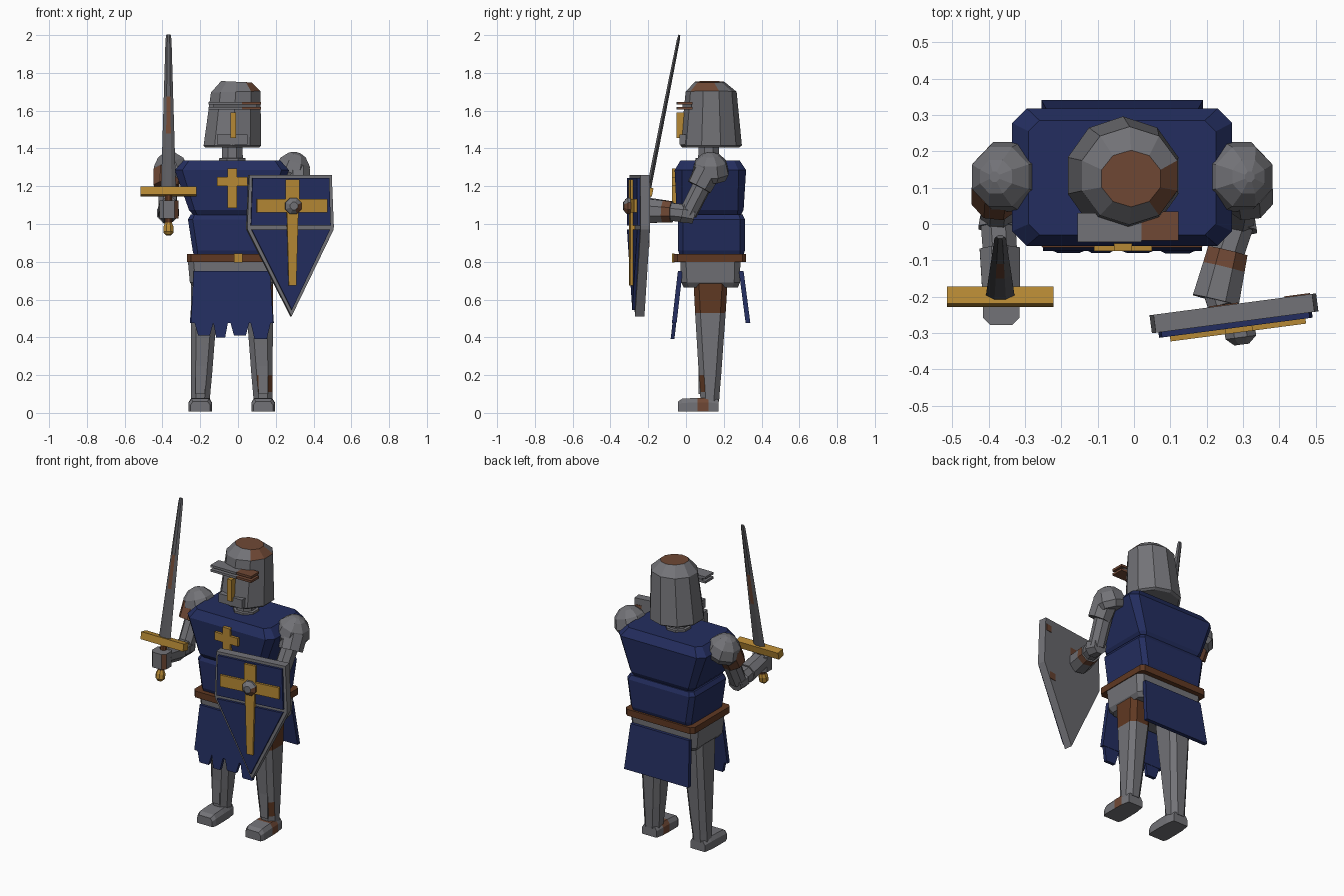
import bpy, bmesh, math
from mathutils import Vector, Matrix

if "Cube" in bpy.data.objects:
    bpy.data.objects.remove(bpy.data.objects["Cube"])


def material(name, rgb):
    m = bpy.data.materials.new(name)
    m.diffuse_color = (*rgb, 1)
    m.use_nodes = True
    m.node_tree.nodes["Principled BSDF"].inputs["Base Color"].default_value = m.diffuse_color
    return m


STEEL = material("steel", (0.17, 0.17, 0.185))
DARK = material("dark_steel", (0.11, 0.11, 0.12))
BLUE = material("blue_cloth", (0.017, 0.027, 0.115))
GOLD = material("gold", (0.47, 0.25, 0.035))
LEATHER = material("leather", (0.115, 0.04, 0.016))
RUST = material("rust", (0.16, 0.065, 0.035))


def loft(name, rings, mat, patch=None, rule=None, matrix=None):
    """Skin a stack of rings; faces matching the rule get the patch material."""
    bm = bmesh.new()
    rows = [[bm.verts.new(p) for p in r] for r in rings]
    n = len(rows[0])
    for a, b in zip(rows, rows[1:]):
        for i in range(n):
            j = (i + 1) % n
            bm.faces.new((a[i], a[j], b[j], b[i]))
    bm.faces.new(rows[0][::-1])
    bm.faces.new(rows[-1])
    if matrix:
        bm.transform(matrix)
    bmesh.ops.recalc_face_normals(bm, faces=bm.faces)
    if rule:
        for f in bm.faces:
            f.material_index = int(rule(f.calc_center_median(), f.normal))
    me = bpy.data.meshes.new(name)
    bm.to_mesh(me)
    bm.free()
    me.materials.append(mat)
    if patch:
        me.materials.append(patch)
    ob = bpy.data.objects.new(name, me)
    bpy.context.collection.objects.link(ob)
    return ob


def rect(x0, x1, y0, y1, z, c):
    """Rectangle ring with cut corners."""
    return [Vector((x, y, z)) for x, y in (
        (x0 + c, y0), (x1 - c, y0), (x1, y0 + c), (x1, y1 - c),
        (x1 - c, y1), (x0 + c, y1), (x0, y1 - c), (x0, y0 + c))]


def oval(cx, cy, z, rx, ry, n=8, tilt=0.0):
    return [Vector((cx + rx * math.cos(a), cy + ry * math.sin(a), z + tilt * math.cos(a)))
            for a in (2 * math.pi * (i + .5) / n for i in range(n))]


def limb(name, a, b, r0, r1, mat=STEEL, patch=None, rule=None, n=8, cuts=1):
    a, b = Vector(a), Vector(b)
    m = Matrix.Translation(a) @ (b - a).to_track_quat('Z', 'Y').to_matrix().to_4x4()
    L = (b - a).length
    rings = [oval(0, 0, L * k / cuts, *(2 * [r0 + (r1 - r0) * k / cuts]), n) for k in range(cuts + 1)]
    return loft(name, rings, mat, patch, rule, m)


def prism(name, pts, y0, y1, mat, matrix=None, patch=None, rule=None):
    """Front outline in x,z extruded along y."""
    return loft(name, [[Vector((x, y, z)) for x, z in pts] for y in (y0, y1)],
                mat, patch, rule, matrix)


def box(name, x0, x1, y0, y1, z0, z1, mat, matrix=None, patch=None, rule=None):
    return prism(name, [(x0, z0), (x1, z0), (x1, z1), (x0, z1)], y0, y1, mat, matrix, patch, rule)


# Torso: chest, waist, belt, hips
loft("chest", [rect(-.235, .17, -.03, .29, 1.045, .02), rect(-.26, .195, -.05, .305, 1.075, .03),
               rect(-.335, .27, -.06, .318, 1.285, .04), rect(-.29, .225, -.03, .285, 1.335, .03)], BLUE)
loft("waist", [rect(-.235, .17, -.035, .305, .84, .02), rect(-.24, .18, -.042, .312, .86, .025),
               rect(-.265, .205, -.042, .312, 1.025, .025), rect(-.25, .19, -.03, .3, 1.05, .02)], BLUE)
loft("belt", [rect(-.27, .205, -.065, .318, z, .02) for z in (.8, .84)], LEATHER)
box("buckle", -.02, .025, -.074, -.06, .797, .843, GOLD)
loft("hips", [rect(-.235, .17, -.012, .275, .665, .03), rect(-.255, .19, -.025, .285, .69, .03),
              rect(-.265, .2, -.03, .288, .8, .03)], STEEL)

# Chest cross
prism("chest_cross", [(-.055, 1.085), (-.005, 1.085), (-.005, 1.2), (.05, 1.2), (.05, 1.25),
                      (-.005, 1.25), (-.005, 1.295), (-.055, 1.295), (-.055, 1.25),
                      (-.11, 1.25), (-.11, 1.2), (-.055, 1.2)], -.074, -.045, GOLD)


# Sloping cloth skirts, front one with a ragged hem
def slope(y, k):
    m = Matrix.Identity(4)
    m[1][2], m[1][3] = -k, y + .75 * k
    return m


prism("front_skirt", [(-.25, .475), (.187, .475), (.17, .75), (-.235, .75)], -.025, 0, BLUE, slope(-.018, -.115))
prism("back_skirt", [(-.255, .475), (.19, .475), (.17, .75), (-.235, .75)], 0, .025, BLUE, slope(.28, .13))
for x, w, z in ((-.18, .052, .41), (-.092, .04, .40), (.01, .052, .41), (.12, .055, .392)):
    prism("skirt_tab", [(x - w * .6, z), (x + w * .6, z), (x + w, .485), (x - w, .485)],
          -.022, -.002, BLUE, slope(-.018, -.115))

# Legs and feet
for side, xt, xb in (("left", -.175, -.2), ("right", .11, .133)):
    right = side == "right"
    rings = []
    for z, t in ((.06, 0), (.11, .08), (.2, .25), (.36, .5), (.53, .78), (.69, 1)):
        x = xb + (xt - xb) * t
        rings.append(rect(x - .05 - .025 * t, x + .05 + .025 * t, .077 - .037 * t, .175 + .045 * t, z, .028))
    loft(side + "_leg", rings, STEEL, LEATHER if right else None,
         (lambda c, n: c.z > .54 or (.1 < c.z < .2 and n.y < -.5 and n.x > -.5)) if right else None)
    box(side + "_leg_strip", xb - .025, xb + .025, .055, .08, .1, .42, STEEL,
        Matrix.Translation((0, .01, 0)))
    foot = [[Vector((xb + s * w, y, z)) for s, z in ((-1, .008), (1, .008), (1, h * .7), (.75, h), (-.75, h), (-1, h * .7))]
            for y, w, h in ((-.043, .052, .06), (-.02, .062, .075), (.06, .062, .08), (.12, .06, .08), (.172, .05, .07))]
    loft(side + "_foot", foot, STEEL, RUST if right else None,
         (lambda c, n: .05 < c.y < .125 and n.z > -.5) if right else None)

# Neck and helmet
loft("neck", [oval(-.03, .12, z, r, r) for z, r in ((1.33, .075), (1.348, .075), (1.35, .06), (1.45, .058))], STEEL)
loft("helmet", [oval(-.03, .13, 1.405, .15, .15, 10), oval(-.03, .133, 1.415, .16, .163, 10),
                oval(-.012, .133, 1.7, .138, .135, 10, .004), oval(-.008, .125, 1.753, .085, .078, 10, -.004)],
     STEEL, RUST, lambda c, n: n.z > .95 or (c.z > 1.71 and n.x > .25 and n.y < .3))
for z in (1.605, 1.632):
    box("visor_bar", -.155, .02, -.05, .03, z, z + .014, STEEL)
    box("visor_bar_rusted", .02, .122, -.045, .035, z, z + .014, RUST)
box("visor_slit", -.13, .1, -.018, .03, 1.619, 1.632, DARK)
box("helmet_strip", -.04, -.01, -.05, .02, 1.455, 1.59, GOLD)
box("mouth_guard", -.11, .05, -.034, .03, 1.42, 1.475, STEEL)

# Shoulders: faceted domes over a smaller lower plate
for side, s, x in (("left", -1, -.35), ("right", 1, .285)):
    m = Matrix.Translation((x, .13, 1.27)) @ Matrix.Rotation(s * .3, 4, 'Y')
    loft(side + "_shoulder", [oval(0, 0, z, r, r) for z, r in
                              ((-.035, .085), (0, .103), (.06, .088), (.1, .05), (.113, .015))], STEEL, matrix=m)
    limb(side + "_shoulder_plate", (x + s * .025, .115, 1.28), (x + s * .03, .07, 1.195), .075, .07,
         RUST if s < 0 else STEEL)

# Arms bent forward, with cuffs and fists
for side, sh, el, wr, hand in (
        ("left", (-.365, .12, 1.27), (-.375, .02, 1.055), (-.365, -.13, 1.07), (-.365, -.21, 1.09)),
        ("right", (.305, .12, 1.27), (.285, .01, 1.055), (.24, -.13, 1.07), (.225, -.21, 1.07))):
    limb(side + "_upper_arm", sh, el, .052, .05)
    limb(side + "_elbow", Vector(el) + Vector((0, .035, -.012)), Vector(el) - Vector((0, .03, -.004)), .045, .057)
    limb(side + "_forearm", el, wr, .052, .05)
    mid = Vector(el).lerp(Vector(wr), .6)
    limb(side + "_cuff", mid, hand, .06, .07 if side == "right" else .055, STEEL, RUST,
         (lambda c, n: c.y > -.125 and n.y < .5) if side == "right" else None, cuts=3)
loft("left_fist", [rect(-.415, -.315, -.278, -.185, z, .02) for z in (1.03, 1.125)], STEEL,
     RUST, lambda c, n: n.x > .5 and n.y < -.5)
limb("right_fist", (.235, -.18, 1.07), (.245, -.225, 1.075), .05, .045)

# Sword, modelled upright from the guard then leaned back
sw = Matrix.Translation((-.368, -.2, 1.172)) @ Matrix.Rotation(-math.atan2(.165, .83), 4, 'X')


def blade_ring(z, w, t):
    return [Vector(p) for p in ((-w, 0, z), (-w * .4, -t, z), (w * .4, -t, z), (w, 0, z), (w * .4, t, z), (-w * .4, t, z))]


loft("blade", [blade_ring(0, .04, .012), blade_ring(.31, .031, .011), blade_ring(.51, .025, .01),
               blade_ring(.82, .016, .008), blade_ring(.846, .012, .005)], DARK,
     RUST, lambda c, n: .3 < (sw.inverted() @ c).z < .52 and abs(n.y) > .9, matrix=sw)
box("guard", -.147, .147, -.024, .024, -.022, .022, GOLD, sw)
loft("grip", [oval(0, 0, z, .02, .02) for z in (-.17, 0)], LEATHER, matrix=sw)
loft("pommel", [oval(0, 0, z, r, r) for z, r in ((-.235, .014), (-.22, .028), (-.19, .028), (-.165, .017))],
     GOLD, matrix=sw)

# Shield turned slightly to the side
sd = Matrix.Translation((.28, -.245, 0)) @ Matrix.Rotation(math.radians(7.5), 4, 'Z')
prism("shield", [(0, .51), (.225, .97), (.226, .99), (.215, 1.26), (-.225, 1.26), (-.236, .99), (-.235, .97)],
      -.025, .025, STEEL, sd)
prism("shield_upper_panel", [(-.218, .993), (.208, .993), (.2, 1.243), (-.21, 1.243)], -.04, -.02, BLUE, sd)
prism("shield_lower_panel", [(0, .545), (.205, .972), (-.215, .972)], -.04, -.02, BLUE, sd)
prism("shield_cross", [(-.018, .675), (.022, .675), (.033, 1.06), (.188, 1.06), (.188, 1.132), (.04, 1.132),
                       (.04, 1.235), (-.035, 1.235), (-.035, 1.132), (-.188, 1.132), (-.188, 1.06), (-.028, 1.06)],
      -.054, -.03, GOLD, sd)
loft("shield_boss", [[Vector((.005 + p.x, y, 1.095 + p.y)) for p in oval(0, 0, 0, r, r)]
                     for y, r in ((-.04, .046), (-.068, .046), (-.088, .022))], STEEL,
     RUST, lambda c, n: n.x > .3 and n.z < .3, sd)
# Rust patches on the back of the shield
for x, z, w in ((-.03, 1.11, .04), (.16, .9, .022), (.19, 1.2, .02)):
    box("shield_rust_patch", x - w, x + w, .024, .028, z - w, z + w, RUST, sd)
